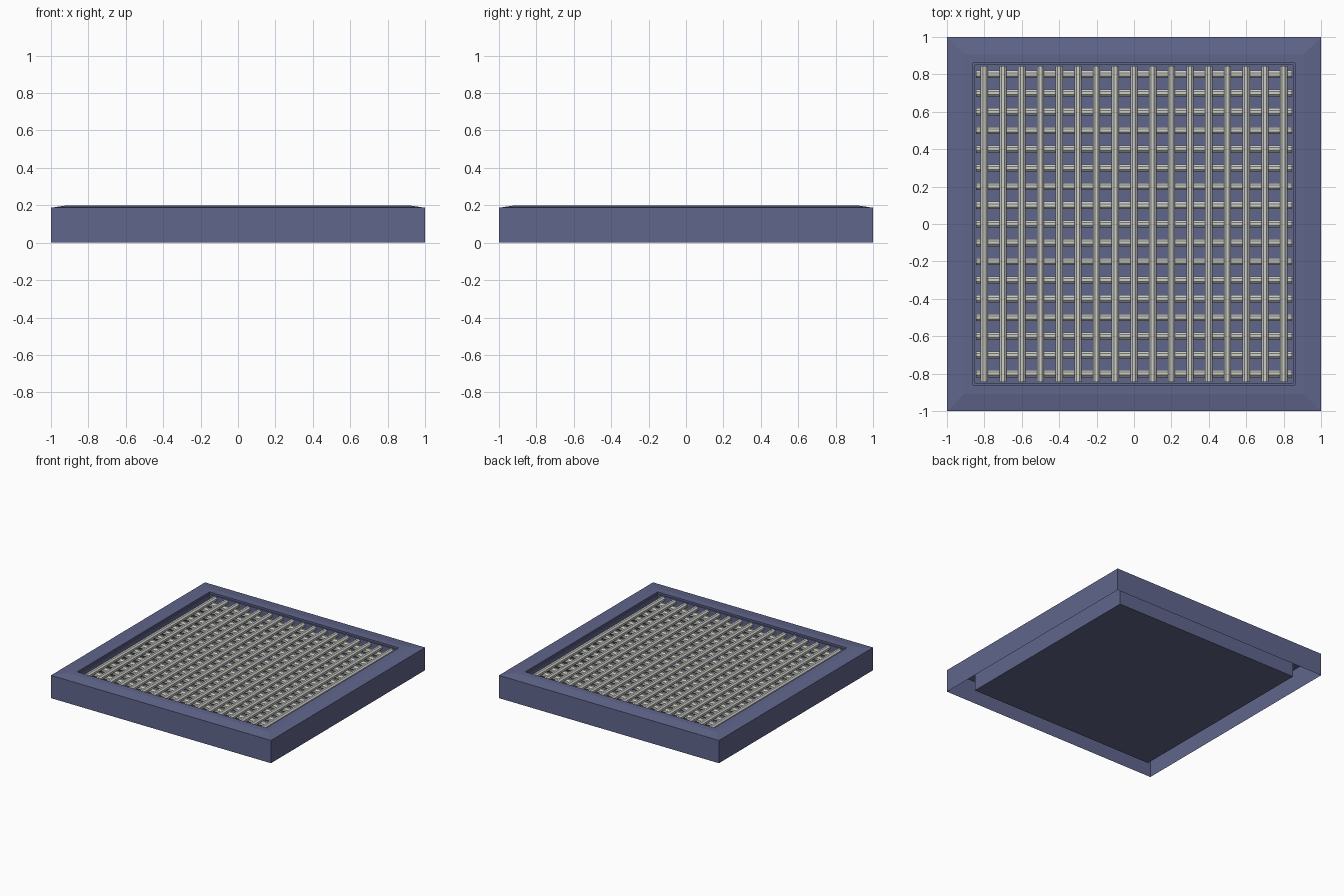
import bpy, bmesh, math
from mathutils import Matrix

if "Cube" in bpy.data.objects:
    bpy.data.objects.remove(bpy.data.objects["Cube"])


def material(name, rgb):
    m = bpy.data.materials.new(name)
    m.diffuse_color = (*rgb, 1)
    m.use_nodes = True
    m.node_tree.nodes["Principled BSDF"].inputs["Base Color"].default_value = m.diffuse_color
    return m


blue = material("slate blue", (0.118, 0.133, 0.262))
grey = material("light grey", (0.62, 0.62, 0.58))


def finish(name, bm, mat):
    me = bpy.data.meshes.new(name)
    bm.to_mesh(me)
    bm.free()
    me.materials.append(mat)
    ob = bpy.data.objects.new(name, me)
    bpy.context.collection.objects.link(ob)
    return ob


# Hollow frame and floor: square rings of (half size, height), open underneath
bm = bmesh.new()
profile = [(1, 0), (1, 0.187), (0.91, 0.2), (0.86, 0.2), (0.86, 0.185), (0.85, 0.185), (0.85, 0)]
rings = [[bm.verts.new((r * sx, r * sy, z)) for sx, sy in ((-1, -1), (1, -1), (1, 1), (-1, 1))]
         for r, z in profile]
for a, b in zip(rings, rings[1:]):
    for i in range(4):
        j = (i + 1) % 4
        bm.faces.new((a[i], a[j], b[j], b[i]))
bm.faces.new(rings[-1])
finish("tray_frame", bm, blue)


# Grate bars: two crossed layers of eight-sided rods
def bars(name, z, turn):
    bm = bmesh.new()
    for i in range(17):
        m = (Matrix.Rotation(turn, 4, 'Z') @ Matrix.Translation(((i - 8) * 0.1, 0, z))
             @ Matrix.Rotation(math.pi / 2, 4, 'X') @ Matrix.Rotation(math.pi / 8, 4, 'Z'))
        bmesh.ops.create_cone(bm, cap_ends=True, segments=8, radius1=0.021, radius2=0.021,
                              depth=1.69, matrix=m)
    finish(name, bm, grey)


bars("upper_bars", 0.165, 0)
bars("lower_bars", 0.135, math.pi / 2)
